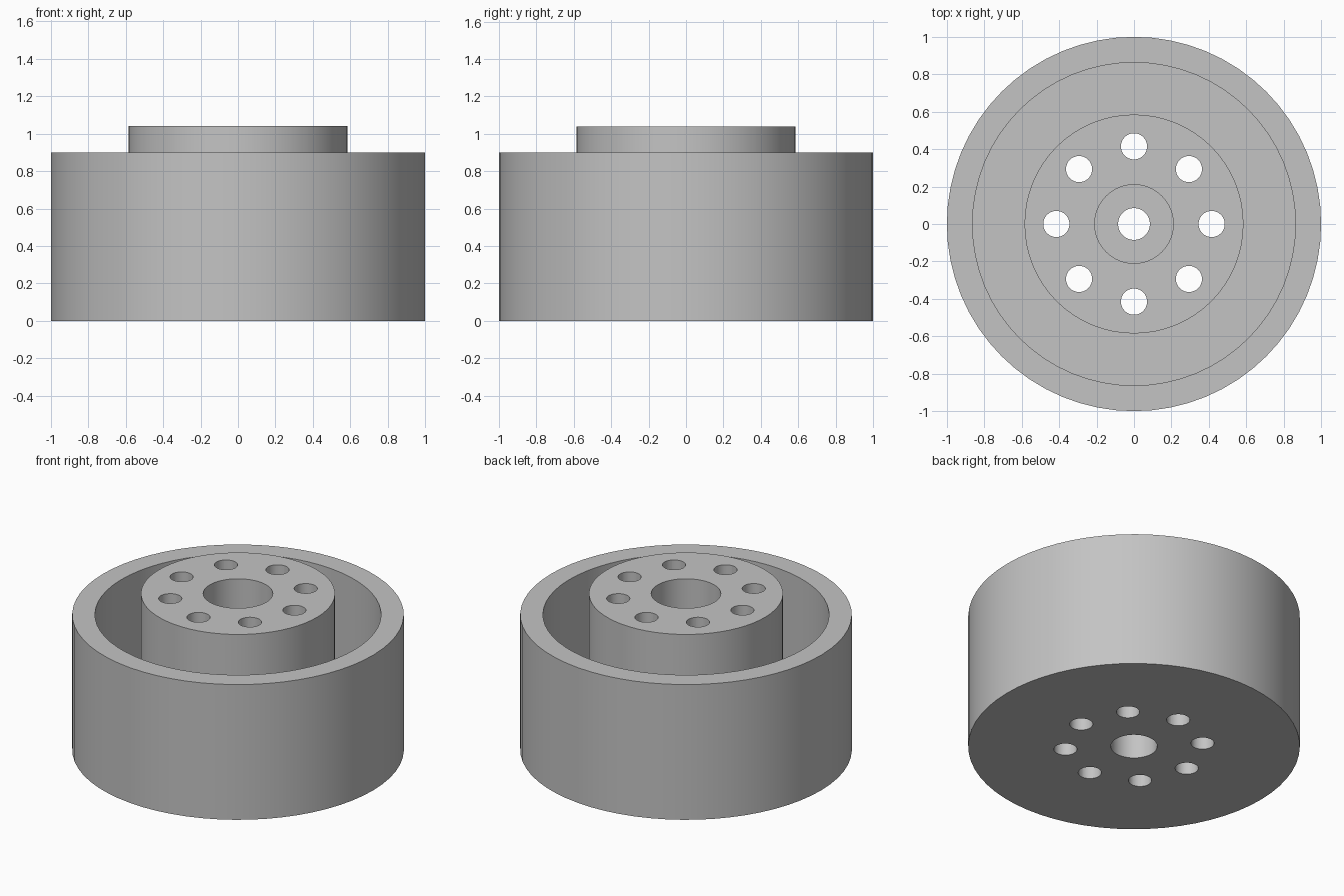
import bpy
import bmesh
import math
from mathutils import Vector, Matrix

cube = bpy.data.objects.get("Cube")
if cube:
    bpy.data.objects.remove(cube, do_unlink=True)

SEGMENTS = 64
HEIGHT = 1.04
RIM_HEIGHT = 0.9
FLOOR = 0.15
BOLT_CIRCLE = 0.415
BOLT_RADIUS = 0.07

grey = bpy.data.materials.new("plain grey")
grey.use_nodes = True
colour = (0.55, 0.55, 0.55, 1)
grey.diffuse_color = colour
grey.node_tree.nodes["Principled BSDF"].inputs["Base Color"].default_value = colour


def make_object(name, bm):
    bmesh.ops.recalc_face_normals(bm, faces=bm.faces)
    mesh = bpy.data.meshes.new(name)
    bm.to_mesh(mesh)
    bm.free()
    mesh.materials.append(grey)
    obj = bpy.data.objects.new(name, mesh)
    bpy.context.collection.objects.link(obj)
    return obj


def lathe(name, profile):
    """Spin a closed (radius, height) outline around the z axis."""
    bm = bmesh.new()
    verts = [bm.verts.new((r, 0, z)) for r, z in profile]
    edges = [bm.edges.new((a, b)) for a, b in zip(verts, verts[1:] + verts[:1])]
    bmesh.ops.spin(bm, geom=verts + edges, cent=Vector(), axis=Vector((0, 0, 1)),
                   angle=math.tau, steps=SEGMENTS, use_merge=True)
    bmesh.ops.remove_doubles(bm, verts=bm.verts, dist=0.0001)
    return make_object(name, bm)


# Wheel body: rim, annular groove, raised hub and stepped centre bore
wheel = lathe("wheel_body", [
    (1.0, 0), (1.0, RIM_HEIGHT), (0.863, RIM_HEIGHT), (0.863, FLOOR),
    (0.585, FLOOR), (0.585, HEIGHT), (0.21, HEIGHT), (0.21, 0.55),
    (0.085, 0.55), (0.085, 0.3), (0.14, 0.3), (0.14, 0),
])

# Ring of eight bolt holes through the hub
bm = bmesh.new()
for i in range(8):
    spot = (Matrix.Rotation(i * math.tau / 8, 4, "Z")
            @ Matrix.Translation((BOLT_CIRCLE, 0, HEIGHT / 2)))
    bmesh.ops.create_cone(bm, cap_ends=True, segments=32, radius1=BOLT_RADIUS,
                          radius2=BOLT_RADIUS, depth=HEIGHT * 1.5, matrix=spot)
cutter = make_object("bolt_hole_cutter", bm)
cutter.hide_render = True

cut = wheel.modifiers.new("bolt_holes", "BOOLEAN")
cut.operation = "DIFFERENCE"
cut.solver = "EXACT"
cut.object = cutter
bpy.ops.object.select_all(action="DESELECT")
wheel.select_set(True)
bpy.context.view_layer.objects.active = wheel
bpy.ops.object.modifier_apply(modifier=cut.name)
bpy.data.objects.remove(cutter, do_unlink=True)

bpy.ops.object.shade_smooth_by_angle(angle=math.radians(30))
